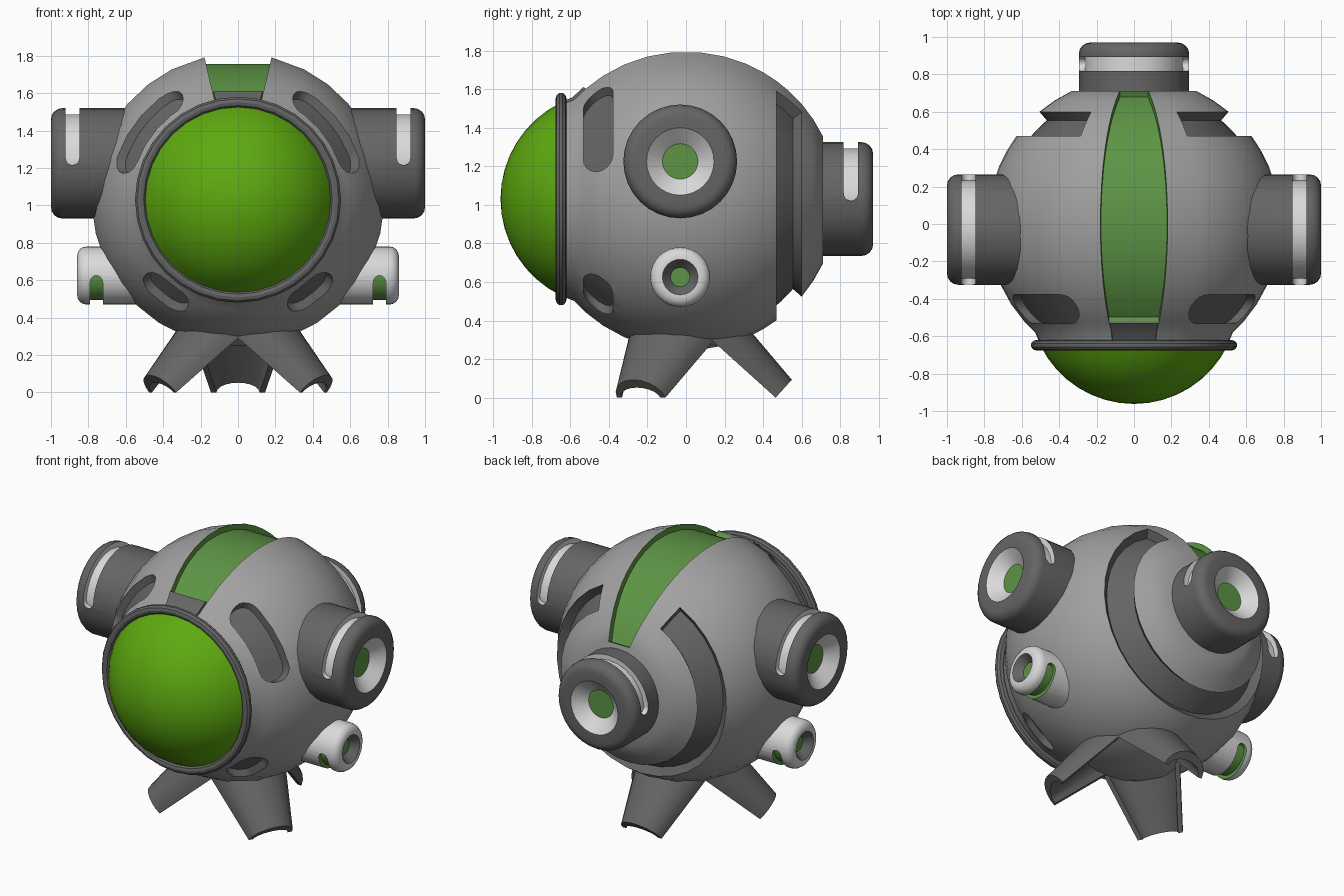
import bpy, bmesh
from math import sin, cos, radians, sqrt
from mathutils import Vector

cube = bpy.data.objects.get("Cube")
if cube:
    bpy.data.objects.remove(cube)


def material(name, rgb):
    m = bpy.data.materials.new(name)
    m.use_nodes = True
    m.diffuse_color = (*rgb, 1)
    m.node_tree.nodes["Principled BSDF"].inputs["Base Color"].default_value = (*rgb, 1)
    return m


GREY = material("hull grey", (0.36, 0.36, 0.36))
DARK = material("dark grey", (0.13, 0.13, 0.13))
LIGHT = material("light grey", (0.7, 0.7, 0.7))
GLASS = material("bright green glass", (0.11, 0.4, 0.005))
GREEN = material("soft green", (0.11, 0.3, 0.06))

UP = Vector((0, 0, 1))
BACK = Vector((0, 1, 0))
CENTRE = Vector((0, 0, 1.03))
R = 0.785
parts = []


def finish(name, bm, mats):
    bmesh.ops.remove_doubles(bm, verts=bm.verts, dist=0.0002)
    bmesh.ops.recalc_face_normals(bm, faces=bm.faces)
    mesh = bpy.data.meshes.new(name)
    bm.to_mesh(mesh)
    bm.free()
    for m in mats:
        mesh.materials.append(m)
    ob = bpy.data.objects.new(name, mesh)
    bpy.context.collection.objects.link(ob)
    parts.append(ob)
    return ob


def place(origin, axis, u, r, a):
    """Point at distance u along the axis, radius r, angle a from straight up."""
    return origin + axis * u + (UP * cos(a) + axis.cross(UP) * sin(a)) * r


def loft(loops, closed=False):
    """Skin a list of point loops; the ends are capped unless closed."""
    bm = bmesh.new()
    rows = [[bm.verts.new(p) for p in loop] for loop in loops]
    n = len(rows[0])
    pairs = list(zip(rows, rows[1:])) + ([(rows[-1], rows[0])] if closed else [])
    for k, (p, q) in enumerate(pairs):
        for j in range(n):
            f = bm.faces.new((p[j], p[(j + 1) % n], q[(j + 1) % n], q[j]))
            f.material_index = k
    if not closed:
        bm.faces.new(rows[0])
        bm.faces.new(rows[-1]).material_index = len(pairs)
    return bm


def lathe(origin, axis, profile, angles=None, closed=False):
    angles = angles or [radians(360 * i / 32) for i in range(32)]
    return loft([[place(origin, axis, u, r, a) for a in angles] for u, r in profile], closed)


def cut_slot(target, origin, axis, a0, a1, u, hw, r_in, r_out, mat):
    """Cut a curved slot with round ends; r_in and r_out give radius from u."""
    a0, a1 = radians(a0), radians(a1)
    end = hw / r_in(u)
    caps = [(1 - cos(radians(t)), max(sin(radians(t)), 0.03)) for t in (0, 18, 36, 54, 72, 90)]
    stations = [(a0 + end * c, hw * h) for c, h in caps]
    stations += [(a0 + end + (a1 - a0 - 2 * end) * i / 12, hw) for i in range(1, 12)]
    stations += [(a1 - end * c, hw * h) for c, h in reversed(caps)]
    loops = []
    for a, h in stations:
        corners = [(u - h, r_in), (u + h, r_in), (u + h, r_out), (u - h, r_out)]
        loops.append([place(origin, axis, v, f(v), a) for v, f in corners])
    bm = loft(loops)
    for f in bm.faces:
        f.material_index = 0
    cutter = finish("slot_cutter", bm, [mat])
    cutter.hide_render = True
    mod = target.modifiers.new("slot", "BOOLEAN")
    mod.operation = "DIFFERENCE"
    mod.solver = "EXACT"
    mod.material_mode = "TRANSFER"
    mod.object = cutter
    bpy.context.view_layer.objects.active = target
    bpy.ops.object.modifier_apply(modifier=mod.name)
    parts.remove(cutter)
    bpy.data.objects.remove(cutter)


# Hull: a sphere with its poles front and back
half = [13.25, 27] + [27 + 153 * i / 14 for i in range(1, 14)]
angles = [radians(a) for a in half + [180] + [-a for a in reversed(half)]]
rows = [-0.58, -0.52, -0.43, -0.32, -0.2, -0.07, 0.07, 0.2, 0.31, 0.4, 0.47, 0.535, 0.6, 0.66, 0.71]
bm = lathe(CENTRE, BACK, [(-0.65, 0.5)] + [(y, sqrt(R * R - y * y)) for y in rows], angles)
bmesh.ops.recalc_face_normals(bm, faces=bm.faces)
regions = {"block": [], "stripe": [], "band": []}
for f in bm.faces:
    f.material_index = 0
    c = f.calc_center_median() - CENTRE
    if len(f.verts) > 4:
        continue
    on_top = c.z > 0 and abs(c.x) < 0.02
    if on_top:
        regions["block" if c.y < -0.52 else "stripe"].append(f)
    elif 0.47 < c.y < 0.6 and not (c.z > 0 and abs(c.x) < 0.45 * c.z):
        regions["band"].append(f)
for key, depth, slot in (("block", 0.015, 1), ("stripe", -0.035, 2), ("band", -0.06, 1)):
    rim = bmesh.ops.inset_region(bm, faces=regions[key], thickness=0.003, depth=depth,
                                 use_even_offset=True)["faces"]
    for f in regions[key] + rim:
        f.material_index = slot
hull = finish("hull", bm, [GREY, DARK, GREEN])

# Curved recesses around the window
for side in (-1, 1):
    for a, b in ((28, 77), (129, 155)):
        lo, hi = sorted((side * a, side * b))
        cut_slot(hull, CENTRE, BACK, lo, hi, -0.455, 0.077,
                 lambda v: sqrt((R - 0.045) ** 2 - v * v),
                 lambda v: sqrt((R + 0.1) ** 2 - v * v), DARK)

# Window dome and its rim
dome_r = 0.557
dome = [(-0.405 - dome_r * cos(radians(t)), dome_r * sin(radians(t)))
        for t in (0.05, 8, 16, 24, 32, 40, 48, 56, 63.5)]
bm = lathe(CENTRE, BACK, dome)
for f in bm.faces:
    f.material_index = 0
finish("window_dome", bm, [GLASS])
ring = [(-0.648 + 0.028 * cos(radians(t)), 0.522 + 0.03 * sin(radians(t))) for t in range(0, 360, 36)]
bm = lathe(CENTRE, BACK, ring, closed=True)
for f in bm.faces:
    f.material_index = 0
finish("window_rim", bm, [DARK])


def engine(name, origin, axis, tip, r, bevel, r_mouth, r_lamp, depth, root, shell, mouth):
    """Round pod with a rounded edge, a funnel mouth and a lamp at its bottom."""
    edge = [(tip - bevel + bevel * sin(radians(t)), r - bevel + bevel * cos(radians(t)))
            for t in (0, 22, 45, 68, 90)]
    profile = [(root, r)] + edge + [(tip, r_mouth), (tip - depth, r_lamp)]
    bm = lathe(origin, axis, profile)
    last = len(profile) - 1
    for f in bm.faces:
        k = f.material_index
        cap_at_root = k == 0 and len(f.verts) > 4
        f.material_index = 0 if cap_at_root or k < last - 1 else (1 if k == last - 1 else 2)
    return finish(name, bm, [shell, mouth, GREEN])


# Thrusters on both sides and at the back
for name, origin, axis, tip in (("left_thruster", Vector((0, -0.03, 1.225)), Vector((1, 0, 0)), 1.0),
                                ("right_thruster", Vector((0, -0.03, 1.225)), Vector((-1, 0, 0)), 1.0),
                                ("back_thruster", CENTRE, BACK, 0.97)):
    pod = engine(name, origin, axis, tip, 0.295, 0.06, 0.175, 0.092, 0.07, tip - 0.42, DARK, LIGHT)
    cut_slot(pod, origin, axis, -92, 92, tip - 0.115, 0.037, lambda v: 0.262, lambda v: 0.36, LIGHT)

# Small nozzles low on both sides
for name, s in (("left_nozzle", 1), ("right_nozzle", -1)):
    origin, axis = Vector((0, -0.03, 0.625)), Vector((s, 0, 0))
    pod = engine(name, origin, axis, 0.86, 0.155, 0.05, 0.092, 0.05, 0.05, 0.5, LIGHT, DARK)
    cut_slot(pod, origin, axis, 90, 270, 0.757, 0.034, lambda v: 0.132, lambda v: 0.2, GREEN)

# Three tapered legs, hollow underneath
arc = [radians(180 * i / 10) for i in range(11)]
for name, azimuth in (("back_leg", 90), ("front_right_leg", 210), ("front_left_leg", 330)):
    out = Vector((cos(radians(azimuth)), sin(radians(azimuth)), 0))
    across = out.cross(UP)
    tilt = radians(42)
    along = out * cos(tilt) - UP * sin(tilt)
    lift = out * sin(tilt) + UP * cos(tilt)
    foot = out * 0.465
    loops = []
    for back, w, h in ((0, 0.145, 0.125), (0.55, 0.27, 0.2)):
        base = foot - along * back
        outer = [base + across * w * cos(t) + lift * h * sin(t) for t in arc]
        inner = [base + across * (w - 0.03) * cos(t) + lift * (h - 0.055) * sin(t) for t in reversed(arc)]
        loops.append(outer + inner)
    bm = loft(loops)
    for f in bm.faces:
        f.material_index = 0
    finish(name, bm, [DARK])

# Smooth shading with sharp edges kept
bpy.ops.object.select_all(action="DESELECT")
for ob in parts:
    ob.select_set(True)
bpy.context.view_layer.objects.active = hull
bpy.ops.object.shade_smooth_by_angle(angle=radians(32))
